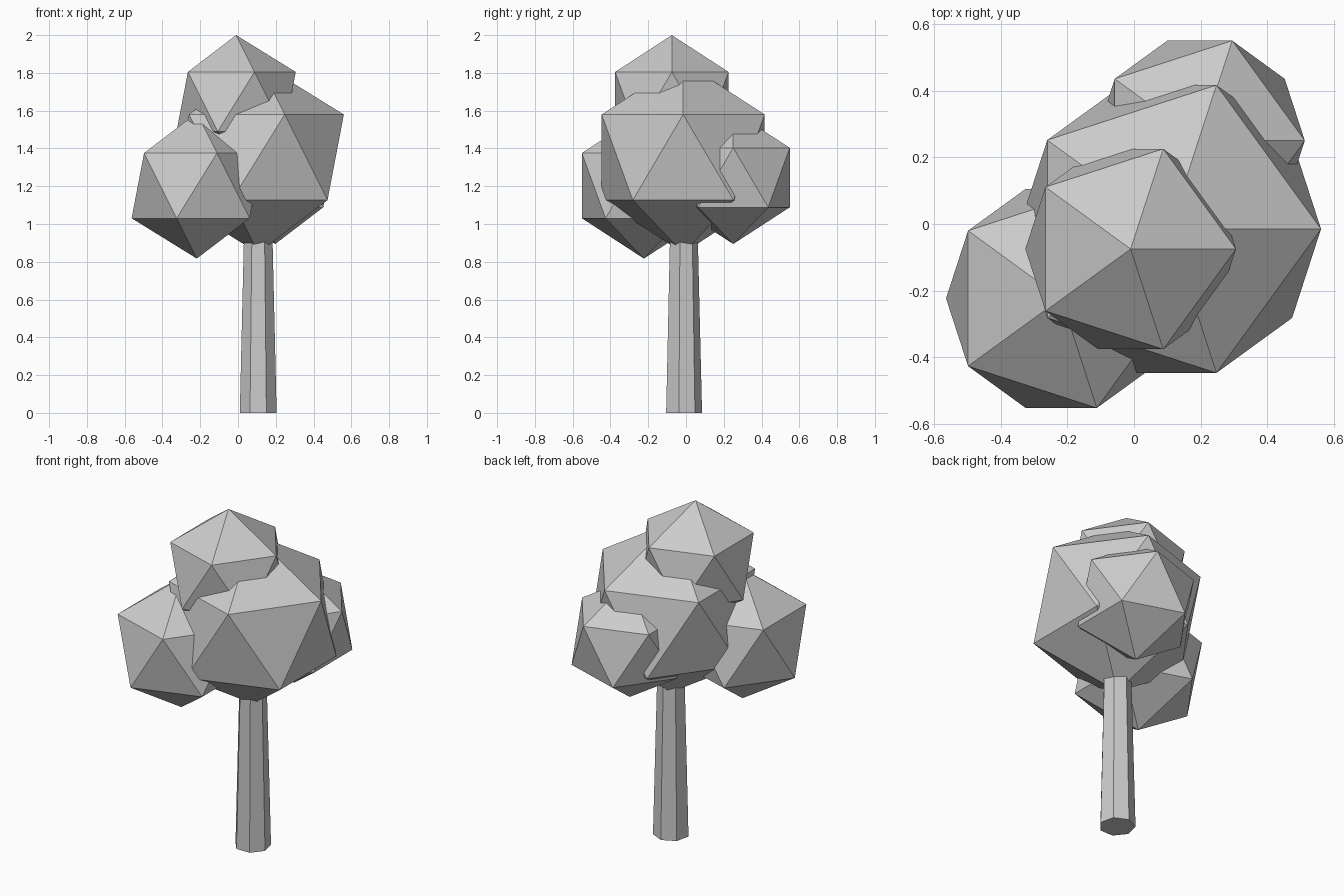
import bpy

if "Cube" in bpy.data.objects:
    bpy.data.objects.remove(bpy.data.objects["Cube"])

grey = bpy.data.materials.new("plain grey")
grey.diffuse_color = (0.6, 0.6, 0.6, 1)
grey.use_nodes = True
grey.node_tree.nodes["Principled BSDF"].inputs["Base Color"].default_value = grey.diffuse_color


def finish(name):
    ob = bpy.context.object
    ob.name = name
    ob.data.materials.append(grey)
    return ob


# Tapered seven-sided trunk, its top buried in the main crown
HEIGHT = 1.2
bpy.ops.mesh.primitive_cone_add(vertices=7, radius1=0.1, radius2=0.071, depth=HEIGHT,
                                location=(0.107, -0.015, HEIGHT / 2))
finish("trunk")

# Foliage clumps: overlapping icosahedra (name, radius, centre)
clumps = [
    ("main_crown", 0.507, (0.107, -0.015, 1.353)),
    ("top_crown", 0.353, (-0.01, -0.075, 1.647)),
    ("left_crown", 0.386, (-0.218, -0.223, 1.203)),
    ("back_crown", 0.352, (0.197, 0.25, 1.246)),
]
for name, radius, centre in clumps:
    bpy.ops.mesh.primitive_ico_sphere_add(subdivisions=1, radius=radius, location=centre)
    finish(name)
